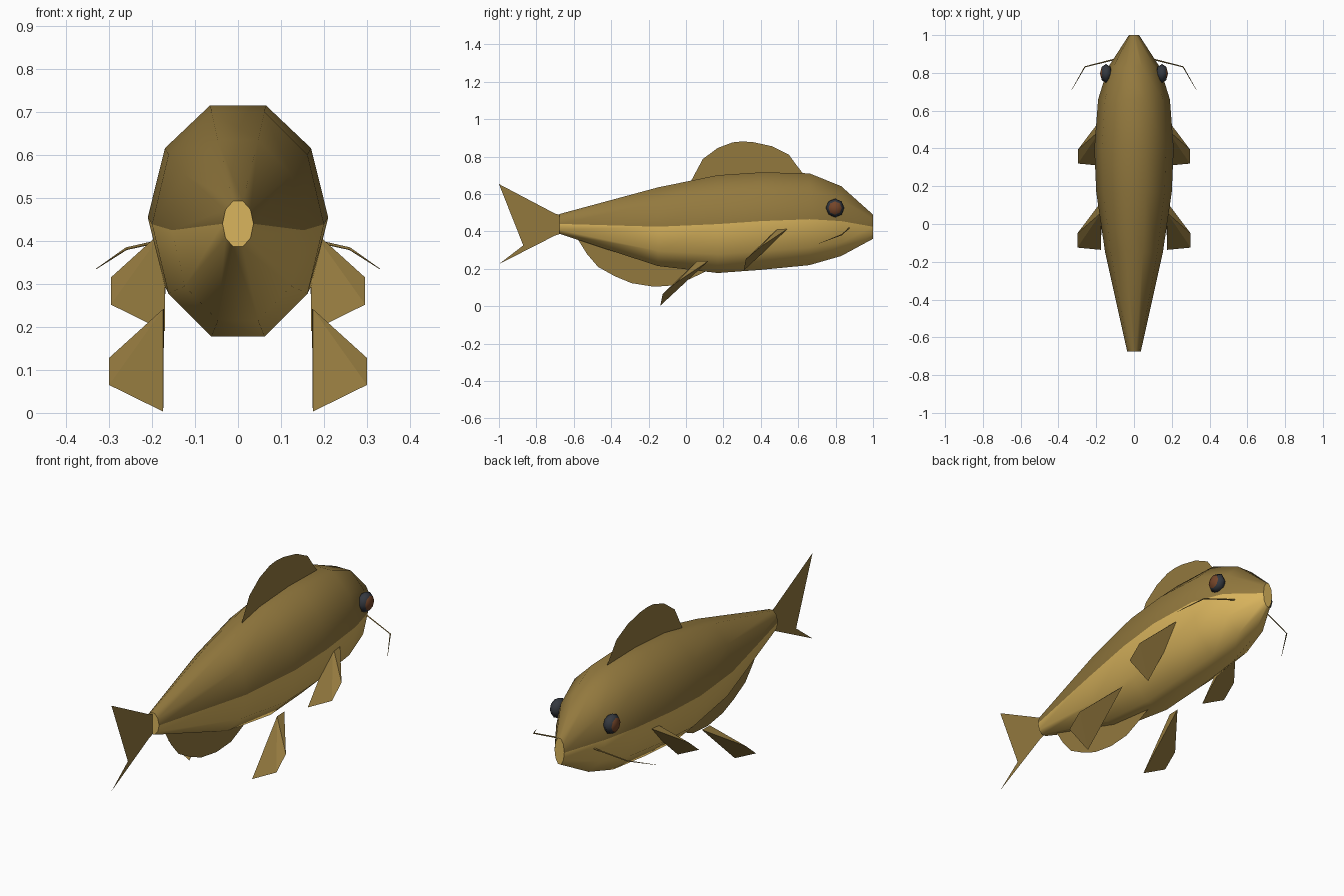
import bpy, bmesh, math
from mathutils import Matrix

if "Cube" in bpy.data.objects:
    bpy.data.objects.remove(bpy.data.objects["Cube"])


def material(name, rgb):
    m = bpy.data.materials.new(name)
    m.diffuse_color = (*rgb, 1)
    m.use_nodes = True
    m.node_tree.nodes["Principled BSDF"].inputs["Base Color"].default_value = m.diffuse_color
    return m


OLIVE = material("olive brown", (0.29, 0.19, 0.048))
GOLD = material("belly gold", (0.70, 0.46, 0.11))
RUST = material("eye rust", (0.18, 0.06, 0.022))
DARK = material("eye dark", (0.035, 0.04, 0.05))


def add_object(name, bm, *mats):
    me = bpy.data.meshes.new(name)
    bm.to_mesh(me)
    bm.free()
    for m in mats:
        me.materials.append(m)
    ob = bpy.data.objects.new(name, me)
    bpy.context.collection.objects.link(ob)
    return ob


# Body: ten-sided rings along y (y, centre z, half width, half height)
SIDES = 10
STATIONS = [(-0.675, 0.44, 0.036, 0.056), (-0.15, 0.425, 0.153, 0.221),
            (0.17, 0.439, 0.20, 0.275), (0.40, 0.455, 0.21, 0.274),
            (0.66, 0.465, 0.19, 0.258), (0.83, 0.455, 0.137, 0.196),
            (1.0, 0.425, 0.027, 0.068)]
bm = bmesh.new()
rings = []
for y, zc, rx, rz in STATIONS:
    angles = [2 * math.pi * i / SIDES for i in range(SIDES)]
    rings.append([bm.verts.new((rx * math.cos(a), y, zc + rz * math.sin(a))) for a in angles])
for a, b in zip(rings, rings[1:]):
    for i in range(SIDES):
        j = (i + 1) % SIDES
        f = bm.faces.new((a[i], a[j], b[j], b[i]))
        f.smooth = True
        f.material_index = 0 if i < SIDES // 2 else 1   # dark back, pale belly
for ring in (rings[0], rings[-1]):
    bm.faces.new(ring).material_index = 1
bmesh.ops.recalc_face_normals(bm, faces=bm.faces)
add_object("body", bm, OLIVE, GOLD)


# Flat fins standing in the centre plane, outlined in (y, z)
def flat_fin(name, outline):
    bm = bmesh.new()
    bm.faces.new([bm.verts.new((0, y, z)) for y, z in outline])
    bmesh.ops.triangulate(bm, faces=bm.faces)
    add_object(name, bm, OLIVE)


flat_fin("dorsal_fin", [(0.03, 0.60), (0.03, 0.675), (0.09, 0.787), (0.17, 0.846),
                        (0.25, 0.876), (0.30, 0.881), (0.36, 0.877), (0.46, 0.855),
                        (0.55, 0.81), (0.59, 0.755), (0.625, 0.71), (0.62, 0.62)])
flat_fin("belly_fin", [(-0.57, 0.42), (-0.58, 0.36), (-0.53, 0.28), (-0.47, 0.21),
                       (-0.38, 0.16), (-0.29, 0.123), (-0.17, 0.104), (-0.055, 0.112),
                       (0.02, 0.145), (0.115, 0.19), (0.10, 0.26)])
flat_fin("tail_fin", [(-0.66, 0.485), (-0.70, 0.495), (-1.0, 0.653), (-0.87, 0.56),
                      (-0.80, 0.48), (-0.78, 0.438), (-0.80, 0.395), (-0.87, 0.325),
                      (-1.0, 0.225), (-0.70, 0.378), (-0.66, 0.39)])

# Paired wedge fins: same shape placed twice on each side
WEDGE = [(0.172, 0.12, 0.242), (0.174, 0.06, 0.242), (0.30, -0.05, 0.128),
         (0.30, -0.125, 0.065), (0.174, -0.137, 0.003)]


def wedge_fin(name, side, offset):
    bm = bmesh.new()
    for p in WEDGE:
        x, y, z = (c + o for c, o in zip(p, offset))
        bm.verts.new((side * x, y, z))
    bmesh.ops.convex_hull(bm, input=bm.verts)
    bmesh.ops.recalc_face_normals(bm, faces=bm.faces)
    add_object(name, bm, OLIVE)


# Eye: flattened low-poly ball, pole facing sideways, rust cap outside
def eye(name, side):
    bm = bmesh.new()
    bmesh.ops.create_uvsphere(bm, u_segments=8, v_segments=4, radius=1)
    for f in bm.faces:
        f.smooth = True
        f.material_index = 0 if f.calc_center_median().z > 0.6 else 1
    turn = Matrix.Rotation(side * math.pi / 2, 4, 'Y')
    size = Matrix.Diagonal((0.032, 0.05, 0.05, 1))
    bm.transform(Matrix.Translation((side * 0.148, 0.797, 0.525)) @ size @ turn)
    add_object(name, bm, RUST, DARK)


# Whisker: thin bent tapering strand
def whisker(name, side):
    cu = bpy.data.curves.new(name, 'CURVE')
    cu.dimensions = '3D'
    cu.bevel_depth = 0.004
    cu.bevel_resolution = 0
    cu.use_fill_caps = True
    path = [(0.09, 0.875, 0.42), (0.26, 0.832, 0.382), (0.33, 0.71, 0.335)]
    sp = cu.splines.new('POLY')
    sp.points.add(len(path) - 1)
    for pt, (x, y, z), r in zip(sp.points, path, (1, 0.8, 0.2)):
        pt.co = (side * x, y, z, 1)
        pt.radius = r
    cu.materials.append(OLIVE)
    bpy.context.collection.objects.link(bpy.data.objects.new(name, cu))


for side, tag in ((1, "right"), (-1, "left")):
    wedge_fin("rear_fin_" + tag, side, (0, 0, 0))
    wedge_fin("front_fin_" + tag, side, (-0.004, 0.445, 0.187))
    eye("eye_" + tag, side)
    whisker("whisker_" + tag, side)
